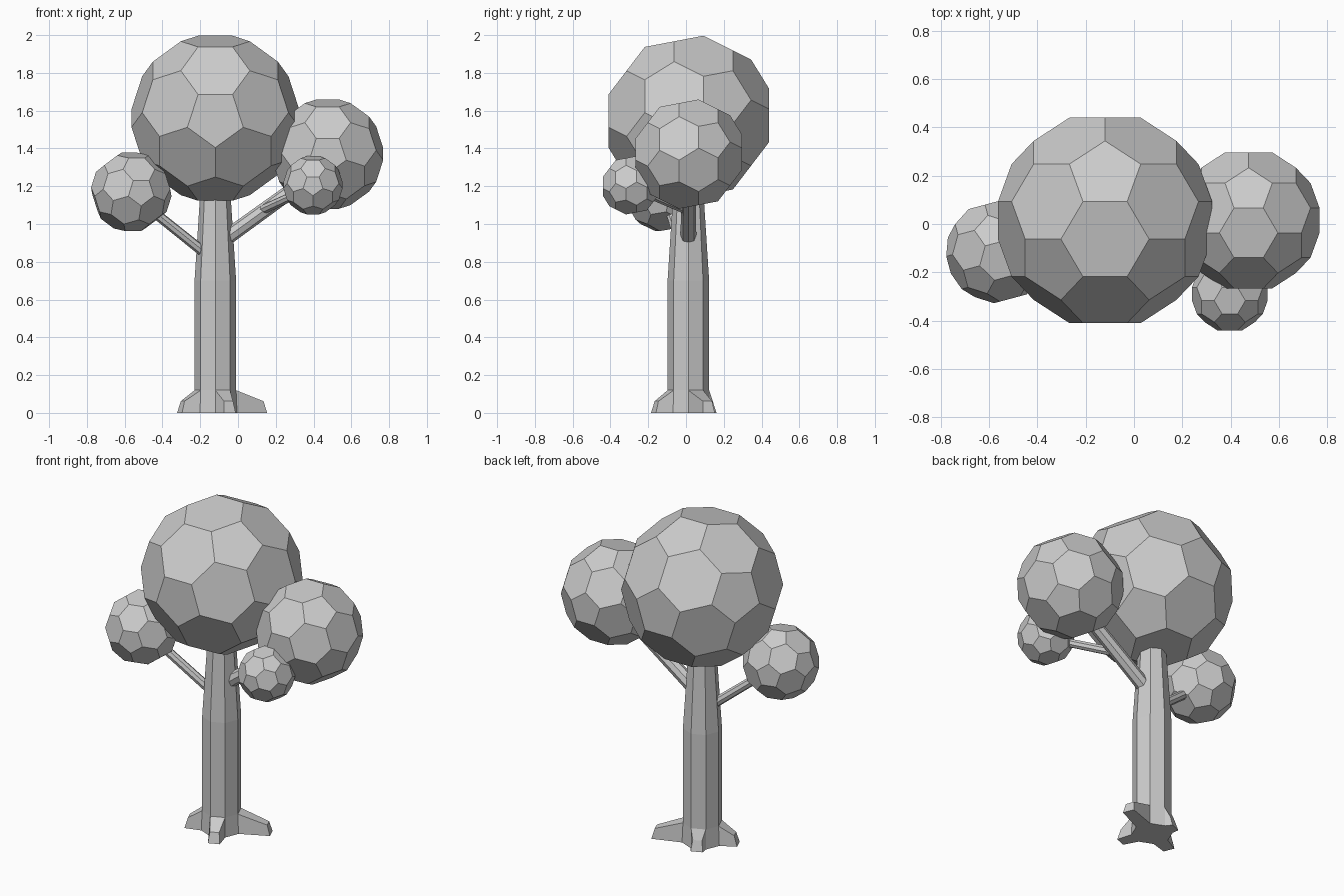
import bpy, bmesh
from math import sin, cos, pi, radians, atan
from mathutils import Vector, Matrix

if "Cube" in bpy.data.objects:
    bpy.data.objects.remove(bpy.data.objects["Cube"])


def finish(bm, name):
    bmesh.ops.recalc_face_normals(bm, faces=bm.faces[:])
    mesh = bpy.data.meshes.new(name)
    bm.to_mesh(mesh)
    bm.free()
    obj = bpy.data.objects.new(name, mesh)
    bpy.context.collection.objects.link(obj)
    return obj


# Foliage: icosahedron with its corners cut off, pole along y
def foliage(name, center, radius, spin=0):
    h = atan(0.5)
    ico = [Vector((0, 1, 0)), Vector((0, -1, 0))]
    for i in range(5):
        for side, shift in ((1, 0), (-1, pi / 5)):
            a = i * 2 * pi / 5 + shift
            ico.append(Vector((cos(h) * sin(a), side * sin(h), cos(h) * cos(a))))
    rot = Matrix.Rotation(radians(spin), 3, 'Z')
    bm = bmesh.new()
    for a in ico:
        for b in ico:
            if 0.4 < a.dot(b) < 0.9:
                p = (a * 2 + b).normalized() * radius
                bm.verts.new(rot @ p + Vector(center))
    bmesh.ops.convex_hull(bm, input=bm.verts[:])
    bmesh.ops.dissolve_limit(bm, angle_limit=radians(2),
                             verts=bm.verts[:], edges=bm.edges[:])
    return finish(bm, name)


# Branch: eight-sided tapered stick between two points
def branch(name, start, end, r1, r2):
    start, end = Vector(start), Vector(end)
    d = end - start
    m = Matrix.Translation((start + end) / 2) @ d.to_track_quat('Z', 'Y').to_matrix().to_4x4()
    bm = bmesh.new()
    bmesh.ops.create_cone(bm, cap_ends=True, segments=8, radius1=r1, radius2=r2,
                          depth=d.length, matrix=m)
    return finish(bm, name)


# Trunk: eight-sided loft, with roots drawn out of four of the lowest faces
def trunk(center, profile, roots):
    cx, cy = center
    n = 8
    bm = bmesh.new()
    rings = [[bm.verts.new((cx + r * cos(i * 2 * pi / n), cy + r * sin(i * 2 * pi / n), z))
              for i in range(n)] for r, z in profile]
    for level in range(len(rings) - 1):
        lo, hi = rings[level], rings[level + 1]
        for i in range(n):
            j = (i + 1) % n
            quad = (lo[i], lo[j], hi[j], hi[i])
            if level > 0 or i not in roots:
                bm.faces.new(quad)
                continue
            a = (i + 0.5) * 2 * pi / n
            out, side = Vector((cos(a), sin(a), 0)), Vector((-sin(a), cos(a), 0))
            reach = roots[i]
            base = Vector((cx, cy, 0))
            tip = [bm.verts.new(base + out * l + side * w + Vector((0, 0, z)))
                   for l, w, z in ((reach, -0.034, 0), (reach, 0.034, 0),
                                   (reach - 0.018, 0.026, 0.062),
                                   (reach - 0.018, -0.026, 0.062))]
            bm.faces.new(tip)
            for k in range(4):
                m = (k + 1) % 4
                bm.faces.new((quad[k], quad[m], tip[m], tip[k]))
    bm.faces.new(rings[0])
    bm.faces.new(rings[-1])
    return finish(bm, "trunk")


trunk((-0.12, 0.0125),
      [(0.115, 0), (0.11, 0.12), (0.11, 0.7), (0.083, 1.12), (0.075, 1.3)],
      {0: 0.283, 2: 0.147, 4: 0.205, 6: 0.2})

branch("right_branch", (-0.1, 0.0125, 0.9), (0.42, 0.015, 1.275), 0.042, 0.038)
branch("left_branch", (-0.13, 0.0, 0.81), (-0.53, -0.105, 1.13), 0.028, 0.026)
branch("front_branch", (0.13, 0.005, 1.075), (0.38, -0.27, 1.19), 0.026, 0.024)

foliage("main_foliage", (-0.12, 0.015, 1.56), 0.453)
foliage("right_foliage", (0.475, 0.015, 1.37), 0.30)
foliage("left_foliage", (-0.565, -0.115, 1.17), 0.215, 15)
foliage("front_foliage", (0.397, -0.29, 1.205), 0.16)
